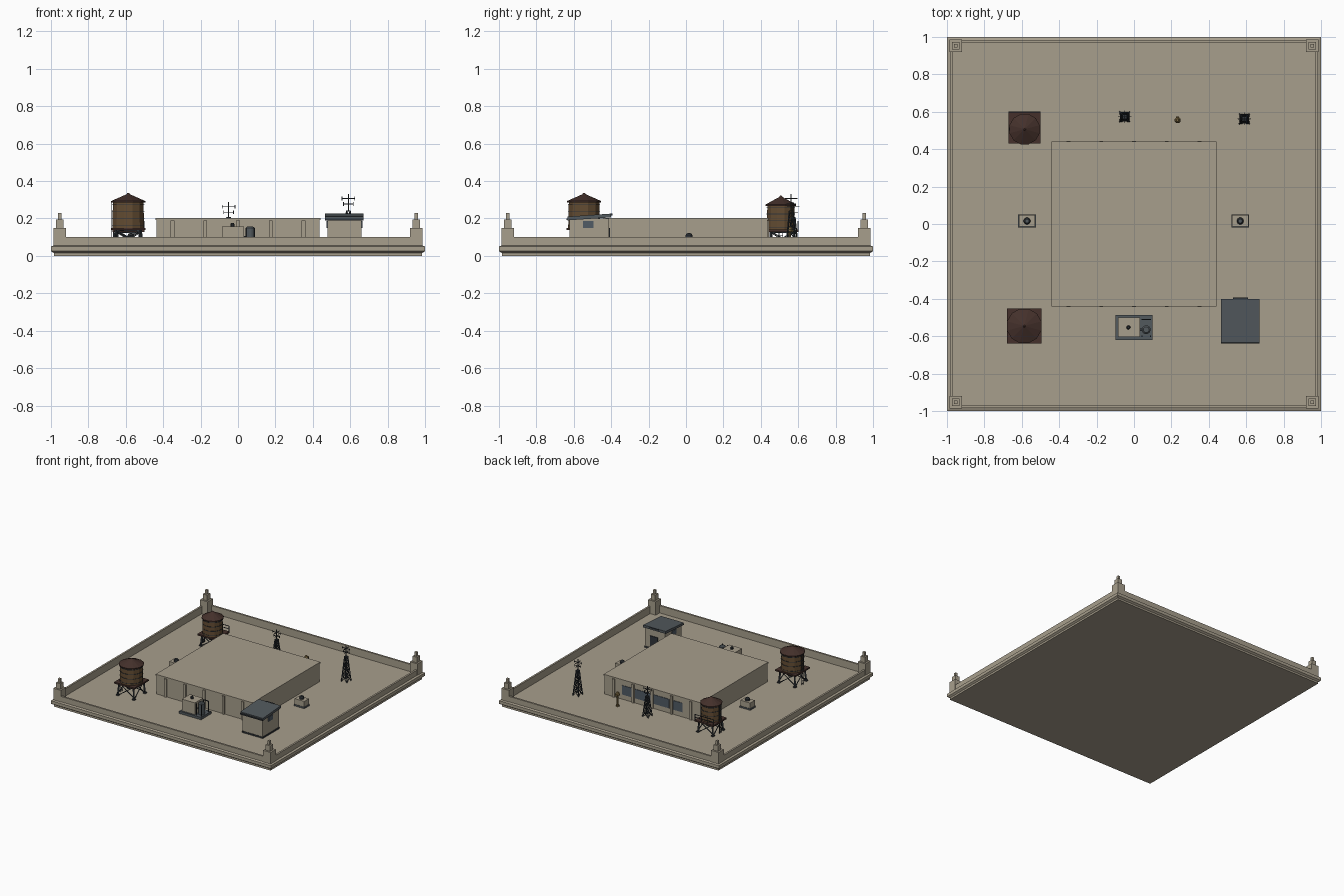
import bpy, bmesh, math
from mathutils import Vector, Matrix

cube = bpy.data.objects.get("Cube")
if cube:
    bpy.data.objects.remove(cube, do_unlink=True)


def material(name, r, g, b):
    mat = bpy.data.materials.new(name)
    mat.diffuse_color = (r, g, b, 1)
    mat.use_nodes = True
    shader = mat.node_tree.nodes["Principled BSDF"]
    shader.inputs["Base Color"].default_value = (r, g, b, 1)
    shader.inputs["Roughness"].default_value = 0.9
    return mat


STONE = material("warm stone", .39, .345, .265)
SLATE = material("slate grey", .085, .1, .11)
STEEL = material("dark steel", .03, .036, .042)
GLASS = material("dusky glass", .08, .105, .13)
ROOF = material("brown roofing", .058, .03, .024)
WOOD = material("tank wood", .125, .072, .032)
BRASS = material("dull brass", .2, .14, .055)
DECK = 0.04


class Part:
    """Collects simple solids in one mesh object."""

    def __init__(self, name, mat):
        self.name, self.mat, self.bm = name, mat, bmesh.new()

    def box(self, x0, x1, y0, y1, z0, z1):
        lo, hi = Vector((x0, y0, z0)), Vector((x1, y1, z1))
        move = Matrix.Translation((lo + hi) / 2) @ Matrix.Diagonal((*(hi - lo), 1))
        bmesh.ops.create_cube(self.bm, size=1, matrix=move)
        return self

    def beam(self, a, b, width):
        a, b = Vector(a), Vector(b)
        turn = (b - a).to_track_quat("Z", "Y").to_matrix().to_4x4()
        scale = Matrix.Diagonal((width, width, (b - a).length, 1))
        bmesh.ops.create_cube(self.bm, size=1, matrix=Matrix.Translation((a + b) / 2) @ turn @ scale)
        return self

    def lathe(self, x, y, profile, sides):
        # Radii are measured to the middle of each flat side
        loops = []
        for radius, z in profile:
            r = radius / math.cos(math.pi / sides)
            angles = [(i + .5) * math.tau / sides for i in range(sides)]
            loops.append([self.bm.verts.new((x + r * math.cos(t), y + r * math.sin(t), z)) for t in angles])
        for low, high in zip(loops, loops[1:]):
            for i in range(sides):
                j = (i + 1) % sides
                self.bm.faces.new((low[i], low[j], high[j], high[i]))
        self.bm.faces.new(loops[0][::-1])
        self.bm.faces.new(loops[-1])
        return self

    def done(self):
        bmesh.ops.recalc_face_normals(self.bm, faces=self.bm.faces)
        mesh = bpy.data.meshes.new(self.name)
        self.bm.to_mesh(mesh)
        self.bm.free()
        mesh.materials.append(self.mat)
        obj = bpy.data.objects.new(self.name, mesh)
        bpy.context.collection.objects.link(obj)
        return obj


CORNERS = [(-1, -1), (1, -1), (1, 1), (-1, 1)]

# Roof slab with moulded parapet
Part("roof_slab", STONE).lathe(0, 0, [
    (.985, 0), (.985, .015), (1, .025), (1, .05), (.985, .056),
    (.985, .1), (.97, .1), (.97, DECK)], 4).done()

# Stepped corner finials
finials = Part("corner_finials", STONE)
for sx, sy in CORNERS:
    finials.lathe(sx * .953, sy * .953, [
        (.034, DECK), (.034, .15), (.02, .15), (.02, .195), (.009, .195), (.009, .228)], 4)
finials.done()

# Central block, pilasters and rear windows
Part("central_block", STONE).box(-.435, .435, -.435, .435, DECK, .2).done()
Part("central_roof", STONE).box(-.44, .44, -.44, .44, .192, .203).done()
pilasters = Part("pilasters", STONE)
for i in range(-2, 3):
    x = i * .175
    for side in (-1, 1):
        y0, y1 = sorted((side * .43, side * .445))
        pilasters.box(x - .01, x + .01, y0, y1, DECK, .19)
pilasters.done()
windows = Part("rear_windows", GLASS)
for side in (-1, 1):
    for near, far in ((.013, .155), (.188, .275)):
        x0, x1 = sorted((side * near, side * far))
        windows.box(x0, x1, .43, .439, .08, .155)
windows.done()


# Water towers
def water_tower(tag, x, y, radius, base, eave, peak, half, shift):
    cy = y + shift
    Part(tag + "_tank", WOOD).lathe(x, y, [(radius, base), (radius * .96, eave)], 12).done()
    hoops = Part(tag + "_hoops", STEEL)
    for i in range(4):
        z = base + (eave - base) * (.08 + i * .27)
        hoops.lathe(x, y, [(radius * 1.015, z), (radius * 1.015, z + .004)], 12)
    hoops.done()
    Part(tag + "_roof", ROOF).lathe(x, y, [
        (radius, eave - .004), (radius * 1.08, eave - .004), (radius * 1.08, eave + .003),
        (.01, peak - .008), (.004, peak)], 12).done()
    Part(tag + "_platform", ROOF).box(x - half, x + half, cy - half, cy + half, base - .012, base).done()
    frame = Part(tag + "_frame", STEEL)
    top = half * .7
    foot = half * .78
    for i, (sx, sy) in enumerate(CORNERS):
        nx, ny = CORNERS[(i + 1) % 4]
        low = (x + sx * foot, cy + sy * foot, DECK)
        high = (x + sx * top, cy + sy * top, base - .01)
        next_low = (x + nx * foot, cy + ny * foot, DECK + .015)
        next_high = (x + nx * top, cy + ny * top, base - .015)
        frame.beam(low, high, .012)
        frame.beam(low, next_high, .005).beam(high, next_low, .005)
        frame.beam(high, next_high, .008)
        frame.box(low[0] - .011, low[0] + .011, low[1] - .011, low[1] + .011, DECK, DECK + .008)
    # Ladder on the tank side
    edge = x - radius - .006
    for dy in (-.01, .01):
        frame.beam((edge, y + dy, DECK), (edge, y + dy, eave), .004)
    for i in range(12):
        z = DECK + (eave - DECK) * (i + .5) / 12
        frame.beam((edge, y - .01, z), (edge, y + .01, z), .003)
    # Railing along the walkway
    if shift:
        rail = cy + half - .003
        for i in range(4):
            px = x - half + .003 + i * (half * 2 - .006) / 3
            frame.beam((px, rail, base), (px, rail, base + .045), .004)
        for z in (base + .022, base + .045):
            frame.beam((x - half, rail, z), (x + half, rail, z), .004)
    frame.done()


water_tower("front_tower", -.587, -.545, .085, .15, .29, .337, .093, 0)
water_tower("rear_tower", -.585, .507, .075, .14, .272, .322, .086, .009)


# Lattice antenna masts
def lattice_mast(tag, x, y, lattice_top, tip):
    mast = Part(tag, STEEL)
    levels = 4
    rings = []
    for i in range(levels + 1):
        t = i / levels
        r = .026 * (1 - t) + .009 * t
        z = DECK + (lattice_top - DECK) * t
        rings.append([(x + sx * r, y + sy * r, z) for sx, sy in CORNERS])
    for low, high in zip(rings, rings[1:]):
        for i in range(4):
            j = (i + 1) % 4
            mast.beam(low[i], high[i], .006).beam(high[i], high[j], .004)
            mast.beam(low[i], high[j], .003).beam(low[j], high[i], .003)
    mast.box(x - .012, x + .012, y - .012, y + .012, lattice_top - .003, lattice_top + .003)
    mast.beam((x, y, lattice_top), (x, y, tip), .005)
    for drop, reach in ((.025, .034), (.055, .026)):
        z = tip - drop
        mast.beam((x - reach, y, z), (x + reach, y, z), .004)
        mast.beam((x, y - reach, z), (x, y + reach, z), .004)
        for side in (-1, 1):
            mast.beam((x + side * reach, y, z - .01), (x + side * reach, y, z + .01), .003)
    mast.done()


lattice_mast("centre_mast", -.05, .573, .205, .288)
lattice_mast("left_mast", .59, .562, .24, .332)

# Brass vent post
Part("vent_post", BRASS).lathe(.233, .555, [
    (.012, DECK), (.012, .052), (.007, .052), (.007, .125), (.016, .13), (.016, .142), (.006, .158)], 8).done()
Part("vent_spout", BRASS).box(.225, .241, .555, .576, .128, .144).done()

# Side fan units
for tag, x in (("right", -.572), ("left", .568)):
    Part(tag + "_fan_unit", STONE).box(x - .044, x + .044, -.014, .047, DECK, .098).done()
    Part(tag + "_fan_base", SLATE).box(x - .048, x + .048, -.018, .051, DECK, DECK + .012).done()
    Part(tag + "_fan", STEEL).lathe(x, .016, [(.018, .095), (.018, .112), (.012, .12)], 12).done()
    Part(tag + "_fan_hub", SLATE).lathe(x, .016, [(.007, .118), (.007, .123)], 8).done()

# Front machine plinth, cabinet and drum
Part("machine_plinth", SLATE).box(-.1, .098, -.62, -.487, DECK, .06).done()
Part("machine_cabinet", STONE).box(-.086, .032, -.605, -.5, .06, .156).done()
Part("cabinet_vent", STEEL).lathe(-.03, -.553, [(.01, .15), (.01, .17), (.006, .177)], 8).done()
Part("machine_drum", SLATE).lathe(.065, -.565, [(.023, .06), (.023, .15), (.015, .157)], 12).done()
pipes = Part("machine_pipes", STEEL)
for x, y in ((.043, -.6), (.088, -.6), (.043, -.51), (.088, -.51)):
    pipes.beam((x, y, .06), (x, y, .15), .006)
pipes.beam((.043, -.51, .15), (.088, -.51, .15), .006).beam((.02, -.565, .1), (.065, -.565, .1), .012)
pipes.done()

# Shed with a sloping roof
Part("shed_walls", STONE).box(.478, .66, -.622, -.412, DECK, .2).done()
shed_roof = Part("shed_roof", SLATE).box(.465, .67, -.633, -.4, .19, .21).done()
for v in shed_roof.data.vertices:
    v.co.z += .016 if v.co.y > -.5 else 0
Part("shed_door", STEEL).box(.545, .61, -.415, -.406, DECK, .15).done()
Part("shed_windows", GLASS).box(.655, .665, -.55, -.495, .15, .187).box(.473, .48, -.55, -.495, .15, .187).done()
trim = Part("shed_trim", STEEL).beam((.465, -.635, .196), (.67, -.635, .196), .01)
trim.beam((.53, -.399, .222), (.61, -.399, .222), .01)
trim.box(.474, .664, -.626, -.408, DECK, DECK + .012)
trim.done()
